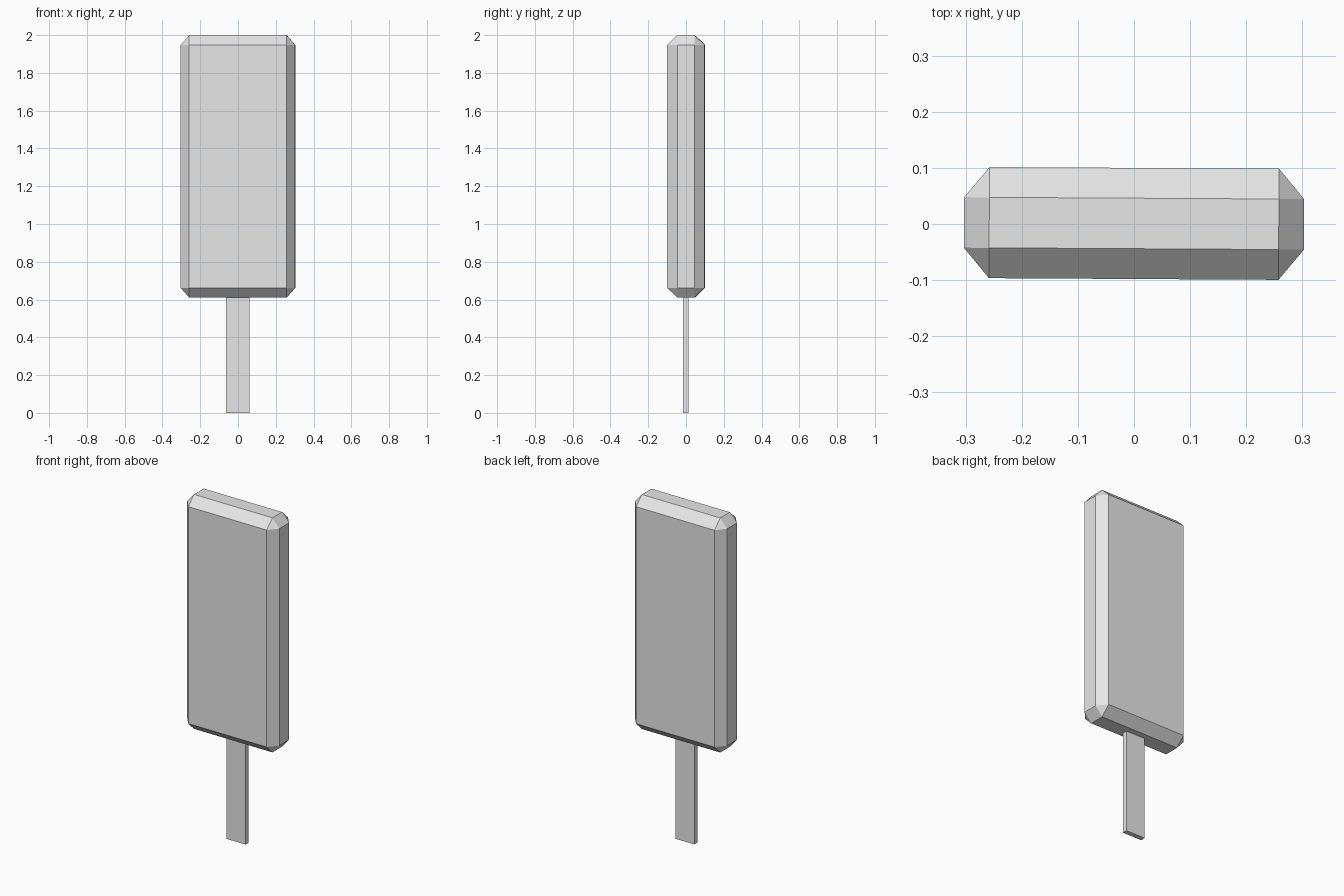
import bpy
import bmesh
from math import radians
from mathutils import Vector

old = bpy.data.objects.get("Cube")
if old:
    bpy.data.objects.remove(old, do_unlink=True)

# Plain grey for the whole model
grey = bpy.data.materials.new("light_grey")
grey.use_nodes = True
grey.diffuse_color = (0.8, 0.8, 0.8, 1)
grey.node_tree.nodes["Principled BSDF"].inputs["Base Color"].default_value = (0.8, 0.8, 0.8, 1)

TURN = radians(-0.33)


def add_object(name, bm, location):
    bmesh.ops.recalc_face_normals(bm, faces=bm.faces)
    mesh = bpy.data.meshes.new(name)
    bm.to_mesh(mesh)
    bm.free()
    mesh.materials.append(grey)
    obj = bpy.data.objects.new(name, mesh)
    obj.location = location
    obj.rotation_euler.z = TURN
    bpy.context.collection.objects.link(obj)
    return obj


def chamfered_box(name, half, chamfer, location):
    """Box with a different chamfer depth along each axis."""
    bm = bmesh.new()
    signs = (-1, 1)
    for axis in range(3):
        for sx in signs:
            for sy in signs:
                for sz in signs:
                    inner = [h - c for h, c in zip(half, chamfer)]
                    inner[axis] = half[axis]
                    bm.verts.new(Vector((sx * inner[0], sy * inner[1], sz * inner[2])))
    bmesh.ops.convex_hull(bm, input=bm.verts)
    bmesh.ops.dissolve_limit(bm, angle_limit=radians(1), verts=bm.verts, edges=bm.edges)
    return add_object(name, bm, location)


def box(name, size, location):
    bm = bmesh.new()
    bmesh.ops.create_cube(bm, size=1)
    bmesh.ops.scale(bm, vec=size, verts=bm.verts)
    return add_object(name, bm, location)


# Thick slab with chamfered edges
chamfered_box("ice_bar", (0.303, 0.099, 0.695), (0.045, 0.054, 0.052), (0, 0.001, 1.305))

# Flat stick, its upper end buried in the slab
box("stick", (0.125, 0.029, 0.7), (-0.001, -0.002, 0.35))
